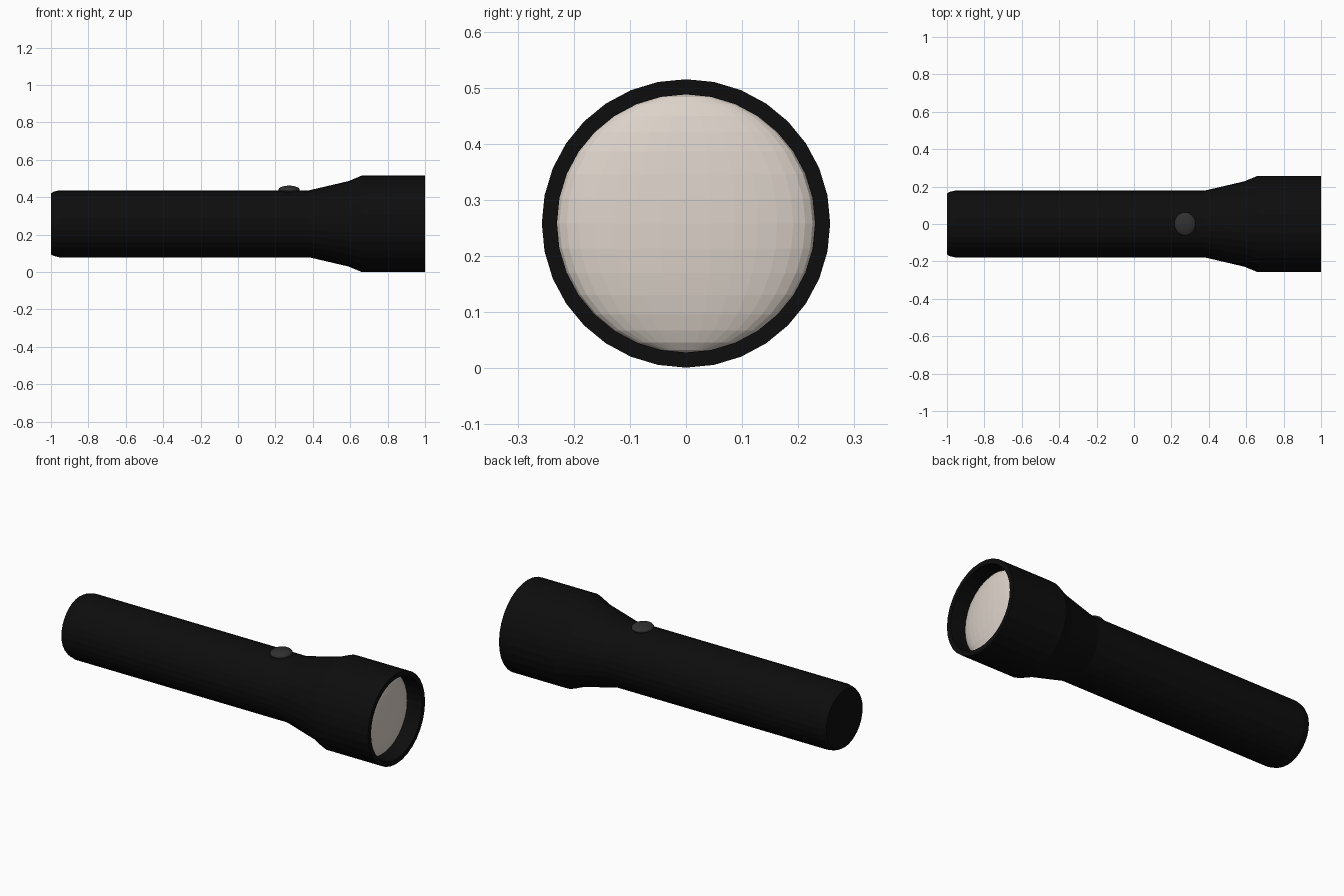
import bpy, bmesh, math

if "Cube" in bpy.data.objects:
    bpy.data.objects.remove(bpy.data.objects["Cube"])

AXIS_Z = 0.258
SIDES = 32


def material(name, color):
    m = bpy.data.materials.new(name)
    m.diffuse_color = (*color, 1)
    m.use_nodes = True
    m.node_tree.nodes["Principled BSDF"].inputs["Base Color"].default_value = m.diffuse_color
    return m


def finish(bm, name, mat):
    bmesh.ops.recalc_face_normals(bm, faces=bm.faces)
    me = bpy.data.meshes.new(name)
    bm.to_mesh(me)
    bm.free()
    me.materials.append(mat)
    ob = bpy.data.objects.new(name, me)
    bpy.context.collection.objects.link(ob)
    return ob


def lathe_x(name, profile, mat):
    """Revolve (x, radius) points about the torch axis and cap both ends."""
    bm = bmesh.new()
    rings = []
    for x, r in profile:
        angles = [2 * math.pi * i / SIDES for i in range(SIDES)]
        rings.append([bm.verts.new((x, r * math.cos(a), AXIS_Z + r * math.sin(a))) for a in angles])
    for a, b in zip(rings, rings[1:]):
        for i in range(SIDES):
            j = (i + 1) % SIDES
            bm.faces.new((a[i], a[j], b[j], b[i]))
    bm.faces.new(rings[0])
    bm.faces.new(rings[-1])
    return finish(bm, name, mat)


def ellipsoid(name, center, radii, mat, segments=32, rings=16):
    bm = bmesh.new()
    bmesh.ops.create_uvsphere(bm, u_segments=segments, v_segments=rings, radius=1)
    bmesh.ops.scale(bm, vec=radii, verts=bm.verts)
    bmesh.ops.translate(bm, vec=center, verts=bm.verts)
    return finish(bm, name, mat)


black = material("black_casing", (0.004, 0.004, 0.004))
grey = material("dark_rubber", (0.03, 0.03, 0.03))
glass = material("lens_glass", (0.72, 0.65, 0.59))

# Barrel, flared neck and head with a recessed front
lathe_x("casing", [
    (-1.0, 0.163), (-0.985, 0.172), (-0.955, 0.179), (0.38, 0.179),
    (0.59, 0.228), (0.66, 0.257), (1.0, 0.257), (1.0, 0.23), (0.88, 0.23),
], black)

# Domed lens inside the rim
ellipsoid("lens", (0.90, 0, AXIS_Z), (0.05, 0.23, 0.23), glass)

# Push button on top of the barrel
ellipsoid("button", (0.273, 0, 0.44), (0.057, 0.063, 0.022), grey)
